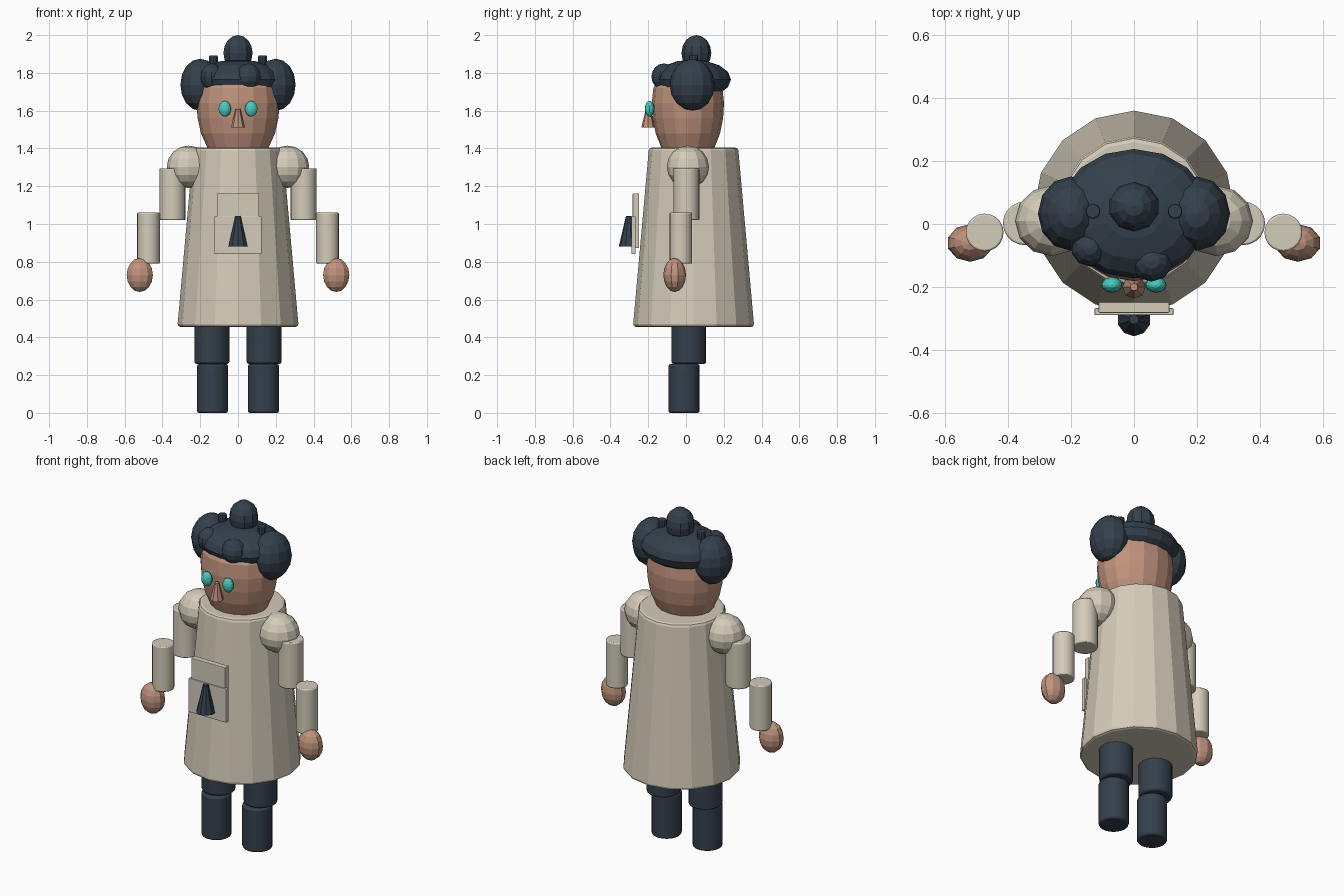
import bpy, bmesh, math

if "Cube" in bpy.data.objects:
    bpy.data.objects.remove(bpy.data.objects["Cube"])


def material(name, rgb):
    m = bpy.data.materials.new(name)
    lin = [((c / 255 + 0.055) / 1.055) ** 2.4 for c in rgb]
    m.diffuse_color = (*lin, 1)
    m.use_nodes = True
    m.node_tree.nodes["Principled BSDF"].inputs["Base Color"].default_value = m.diffuse_color
    return m


CLOTH = material("cream cloth", (212, 204, 186))
SKIN = material("warm skin", (192, 147, 124))
DARK = material("dark slate", (52, 64, 76))
TEAL = material("teal", (72, 205, 192))


def finish(name, bm, mat, loc, bevel=0, smooth=False):
    me = bpy.data.meshes.new(name)
    bmesh.ops.recalc_face_normals(bm, faces=bm.faces[:])
    bm.to_mesh(me)
    bm.free()
    me.materials.append(mat)
    ob = bpy.data.objects.new(name, me)
    ob.location = loc
    bpy.context.collection.objects.link(ob)
    if bevel:
        mod = ob.modifiers.new("edge bevel", 'BEVEL')
        mod.width = bevel
        mod.segments = 2
        mod.limit_method = 'ANGLE'
        mod.angle_limit = math.radians(45)
    if smooth:
        bpy.ops.object.select_all(action='DESELECT')
        ob.select_set(True)
        bpy.context.view_layer.objects.active = ob
        bpy.ops.object.shade_smooth_by_angle(angle=math.radians(30))
    return ob


def ball(name, loc, radii, mat, seg=12, rings=8):
    bm = bmesh.new()
    bmesh.ops.create_uvsphere(bm, u_segments=seg, v_segments=rings, radius=1)
    bmesh.ops.scale(bm, vec=radii, verts=bm.verts)
    return finish(name, bm, mat, loc)


def tube(name, x, y, z0, z1, r0, r1, mat, seg=16, bevel=0, smooth=False):
    bm = bmesh.new()
    bmesh.ops.create_cone(bm, cap_ends=True, segments=seg,
                          radius1=r0, radius2=r1, depth=z1 - z0)
    return finish(name, bm, mat, (x, y, (z0 + z1) / 2), bevel, smooth)


def plate(name, size, loc, mat):
    bm = bmesh.new()
    bmesh.ops.create_cube(bm, size=1)
    bmesh.ops.scale(bm, vec=size, verts=bm.verts)
    return finish(name, bm, mat, loc, 0.003)


def lathe(name, profile, squash_y, loc, mat, seg=16):
    bm = bmesh.new()
    rings = []
    for r, z in profile:
        rings.append([bm.verts.new((r * math.cos(2 * math.pi * i / seg),
                                    r * squash_y * math.sin(2 * math.pi * i / seg), z))
                      for i in range(seg)])
    for a, b in zip(rings, rings[1:]):
        for i in range(seg):
            j = (i + 1) % seg
            bm.faces.new((a[i], a[j], b[j], b[i]))
    bm.faces.new(rings[0])
    bm.faces.new(rings[-1])
    return finish(name, bm, mat, loc)


# Coat
tube("coat", 0, 0.04, 0.455, 1.405, 0.321, 0.236, CLOTH, 16, 0.016)

# Head, nose
lathe("head", [(0.12, 1.36), (0.16, 1.40), (0.196, 1.48), (0.214, 1.56),
               (0.22, 1.64), (0.21, 1.72), (0.16, 1.80)], 0.87, (0, 0.01, 0), SKIN)
tube("nose", 0, -0.2, 1.51, 1.61, 0.037, 0.012, SKIN, 8)

# Hair: cap, fringe curls and top bun
ball("hair_cap", (0, 0.033, 1.765), (0.24, 0.205, 0.105), DARK, 16, 8)
ball("left_fringe_curl", (-0.14, -0.075, 1.78), (0.06, 0.06, 0.07), DARK, 10, 8)
ball("right_fringe_curl", (0.055, -0.117, 1.78), (0.07, 0.066, 0.07), DARK, 10, 8)
ball("top_bun", (0, 0.055, 1.905), (0.081, 0.079, 0.095), DARK, 10, 8)

# Trouser legs, arms, eyes and side hair, mirrored
for side, s in (("left", -1), ("right", 1)):
    tube(side + "_upper_leg", s * 0.138, 0.015, 0.26, 0.56, 0.092, 0.092, DARK, 20, 0.01, True)
    tube(side + "_lower_leg", s * 0.135, -0.01, 0, 0.258, 0.082, 0.082, DARK, 20, 0.01, True)
    ball(side + "_shoulder", (s * 0.262, 0.01, 1.303), (0.115, 0.112, 0.112), CLOTH)
    tube(side + "_upper_arm", s * 0.347, 0.002, 1.02, 1.295, 0.069, 0.069, CLOTH, 20, 0.006, True)
    tube(side + "_forearm", s * 0.474, -0.027, 0.79, 1.06, 0.06, 0.06, CLOTH, 20, 0.006, True)
    ball(side + "_hand", (s * 0.52, -0.06, 0.73), (0.073, 0.06, 0.09), SKIN, 10, 8)
    ball(side + "_eye", (s * 0.07, -0.193, 1.61), (0.033, 0.025, 0.042), TEAL, 12, 8)
    ball(side + "_side_bun", (s * 0.2, 0.033, 1.737), (0.105, 0.118, 0.138), DARK, 12, 8)
    tube(side + "_hair_pin", s * 0.13, 0.04, 1.80, 1.893, 0.024, 0.024, DARK, 10, 0.006)

# Chest pocket with a hanging tag
plate("pocket_back", (0.224, 0.034, 0.29), (0, -0.265, 1.017), CLOTH)
plate("pocket_front", (0.25, 0.022, 0.2), (0, -0.278, 0.94), CLOTH)
tube("pocket_tag", 0, -0.303, 0.88, 1.042, 0.053, 0.015, DARK, 10)
